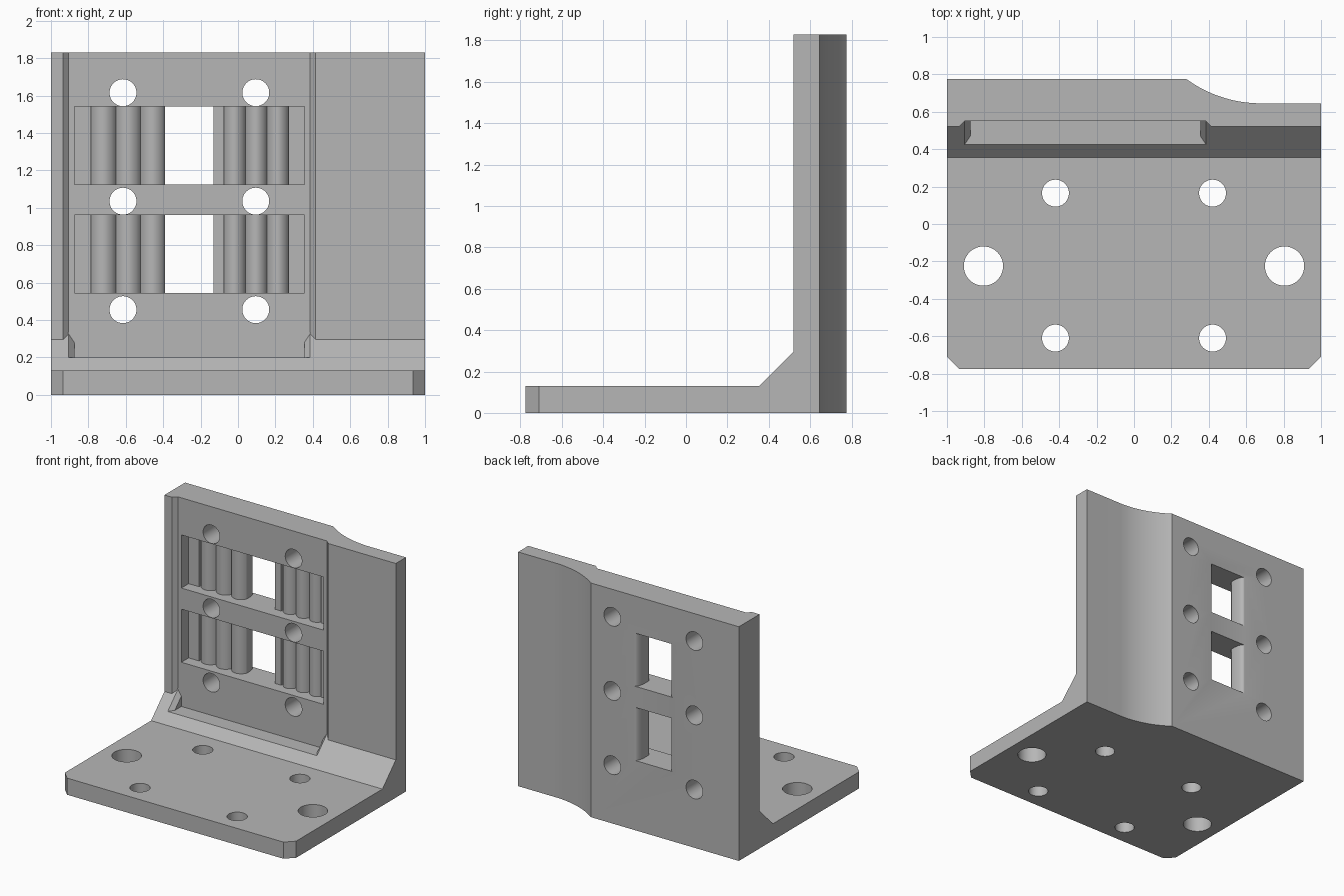
import bpy, bmesh, math
from mathutils import Vector

default = bpy.data.objects.get("Cube")
if default:
    bpy.data.objects.remove(default, do_unlink=True)

metal = bpy.data.materials.new("grey_metal")
metal.use_nodes = True
GREY = (0.47, 0.47, 0.47, 1)
metal.diffuse_color = GREY
metal.node_tree.nodes["Principled BSDF"].inputs["Base Color"].default_value = GREY


def finish(name, bm):
    bmesh.ops.recalc_face_normals(bm, faces=bm.faces)
    mesh = bpy.data.meshes.new(name)
    bm.to_mesh(mesh)
    bm.free()
    mesh.materials.append(metal)
    ob = bpy.data.objects.new(name, mesh)
    bpy.context.collection.objects.link(ob)
    return ob


def prism(name, points, direction):
    """Extrude a closed outline along a direction."""
    bm = bmesh.new()
    face = bm.faces.new([bm.verts.new(p) for p in points])
    ext = bmesh.ops.extrude_face_region(bm, geom=[face])
    verts = [g for g in ext["geom"] if isinstance(g, bmesh.types.BMVert)]
    bmesh.ops.translate(bm, verts=verts, vec=Vector(direction))
    return finish(name, bm)


def hull(name, points):
    bm = bmesh.new()
    for p in points:
        bm.verts.new(p)
    bmesh.ops.convex_hull(bm, input=bm.verts)
    bmesh.ops.dissolve_limit(bm, angle_limit=0.01, verts=bm.verts, edges=bm.edges)
    return finish(name, bm)


def hole(centre, radius, axis):
    """Round cutter along y or z."""
    ring = []
    for i in range(48):
        a = math.tau * i / 48
        u, v = radius * math.cos(a), radius * math.sin(a)
        ring.append((centre[0] + u, 0.3, centre[1] + v) if axis == "y"
                    else (centre[0] + u, centre[1] + v, -0.1))
    return prism("hole_cutter", ring, (0, 0.7, 0) if axis == "y" else (0, 0, 0.35))


def cut(target, cutter):
    mod = target.modifiers.new("cut", "BOOLEAN")
    mod.operation = "DIFFERENCE"
    mod.solver = "EXACT"
    mod.object = cutter
    bpy.context.view_layer.objects.active = target
    bpy.ops.object.modifier_apply(modifier=mod.name)
    bpy.data.objects.remove(cutter, do_unlink=True)


# L-shaped body with a sloped inner corner
BACK, FRONT, TOP = 0.775, -0.775, 1.83
side = [(FRONT, 0), (BACK, 0), (BACK, TOP), (0.52, TOP),
        (0.52, 0.295), (0.355, 0.13), (FRONT, 0.13)]
bracket = prism("angle_bracket", [(-1, y, z) for y, z in side], (2, 0, 0))

# Clipped front corners of the base
for s in (-1, 1):
    cut(bracket, prism("corner_cutter", [
        (s * 0.885, FRONT - 0.05, -0.1), (s * 1.05, FRONT - 0.05, -0.1),
        (s * 1.05, FRONT + 0.115, -0.1)], (0, 0, 0.5)))

# Rear relief that sweeps down to a thinner wall
R, X0, Y0 = 0.68, 0.68, 0.645
sweep = math.asin(0.4 / R)
relief = [(1.1, Y0), (X0, Y0)]
for i in range(1, 21):
    a = sweep * i / 20
    relief.append((X0 - R * math.sin(a), Y0 + R - R * math.cos(a)))
relief += [(0.28, 0.9), (1.1, 0.9)]
cut(bracket, prism("relief_cutter", [(x, y, -0.1) for x, y in relief], (0, 0, 2.2)))

# Shallow front pocket with bevelled sides, following the sloped corner
MID, FLOOR = -0.26, 0.55
upper = [(MID + s * (0.645 + FLOOR - y), y, z)
         for s in (-1, 1) for y in (0.515, FLOOR) for z in (y - 0.225, 2)]
cut(bracket, hull("pocket_upper_cutter", upper))
lower = []
for s in (-1, 1):
    for depth, half in ((-0.01, 0.652), (0.045, 0.615)):
        lower += [(MID + s * half, 0.425 + depth, 0.2),
                  (MID + s * half, FLOOR, 0.325 - depth)]
cut(bracket, hull("pocket_bevel_cutter", lower))
cut(bracket, hull("pocket_lower_cutter", [
    (MID + s * 0.615, y, z) for s in (-1, 1) for y in (0.3, FLOOR) for z in (0.2, 1)]))


# Two rows of rounded ribs either side of a through window
def ribs(start, end, count):
    pts = []
    steps = count * 12
    for i in range(steps + 1):
        t = i / steps
        wave = abs(math.sin(math.pi * t * count))
        pts.append((start + (end - start) * t, 0.665 - 0.045 * wave ** 0.7))
    return pts


def flare(x, width):
    return [(x + width * (1 - math.cos(a)), 0.69 + 0.085 * math.sin(a))
            for a in (math.pi / 2 * i / 8 for i in range(9))]


outline = [(-0.875, 0.5), (-0.875, 0.64), (-0.785, 0.64)]
outline += ribs(-0.785, -0.39, 3)
outline += flare(-0.39, -0.035) + [(-0.425, 0.85), (-0.097, 0.85)]
outline += flare(-0.13, 0.033)[::-1]
outline += [(-0.13, 0.64), (-0.075, 0.64)]
outline += ribs(-0.075, 0.27, 3)
outline += [(0.27, 0.64), (0.355, 0.64), (0.355, 0.5)]
for z in (0.545, 1.125):
    cut(bracket, prism("rib_row_cutter", [(x, y, z) for x, y in outline], (0, 0, 0.415)))

# Bolt holes through the wall and the base
for x in (-0.615, 0.095):
    for z in (0.455, 1.035, 1.615):
        cut(bracket, hole((x, z), 0.072, "y"))
for s in (-1, 1):
    for y in (0.165, -0.61):
        cut(bracket, hole((s * 0.42, y), 0.072, "z"))
    cut(bracket, hole((s * 0.805, -0.225), 0.105, "z"))

# Smooth curved walls, crisp edges
bpy.ops.object.select_all(action="DESELECT")
bracket.select_set(True)
bpy.context.view_layer.objects.active = bracket
bpy.ops.object.shade_smooth_by_angle(angle=math.radians(30))
